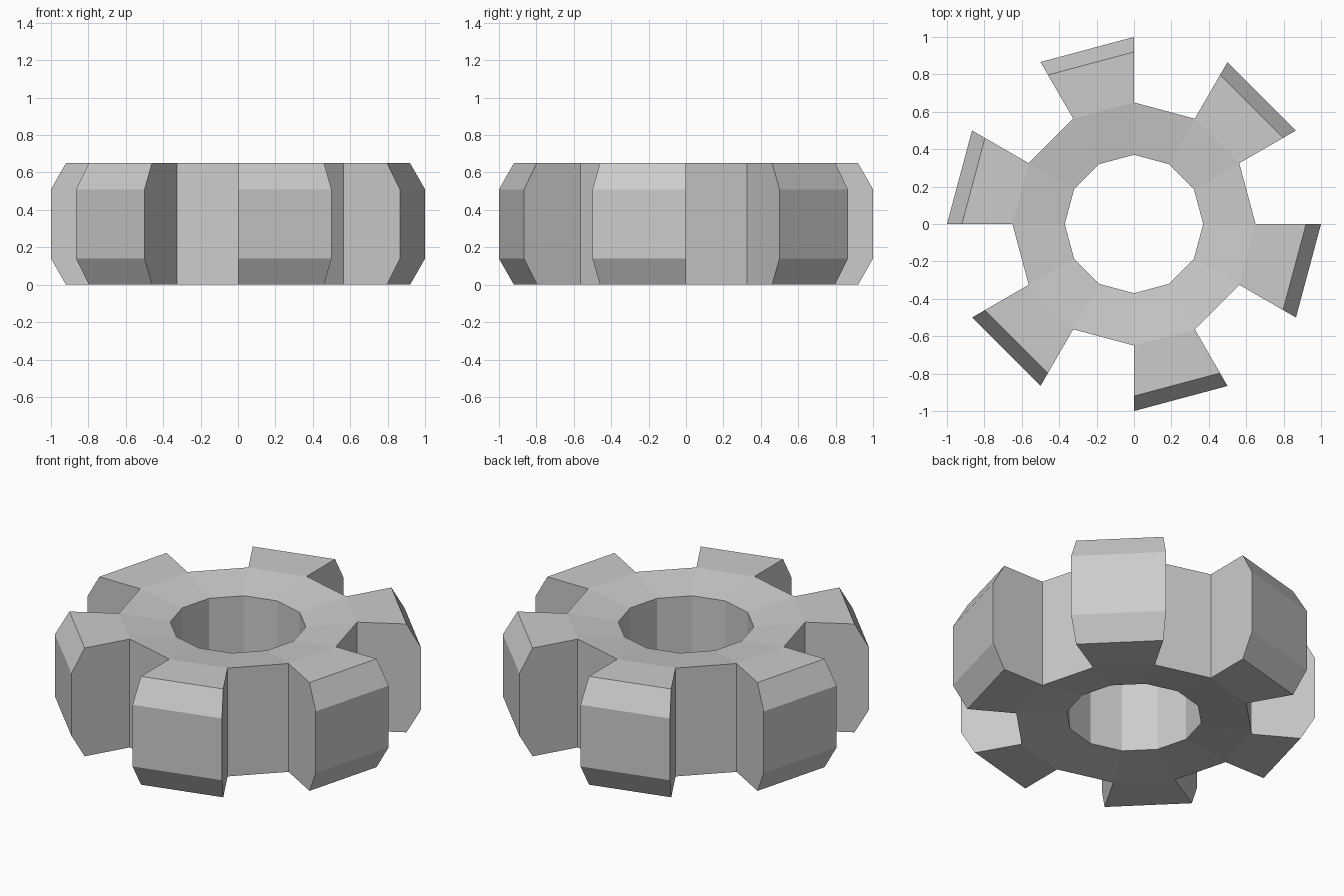
import bpy, bmesh, math

if "Cube" in bpy.data.objects:
    bpy.data.objects.remove(bpy.data.objects["Cube"])

SIDES = 12
# (radius, z) half-profiles, listed bottom to top
HOLE = [(0.37, 0.04), (0.37, 0.61)]
RIM = [(0.65, 0.0), (0.65, 0.65)]
TOOTH = [(0.92, 0.0), (1.0, 0.14), (1.0, 0.51), (0.92, 0.65)]

bm = bmesh.new()


def column(profile, i):
    """Profile points turned to step i of the circle."""
    a = 2 * math.pi * i / SIDES
    return [(r * math.cos(a), r * math.sin(a), z) for r, z in profile]


def face(points):
    bm.faces.new([bm.verts.new(p) for p in points])


def sweep(profile, i):
    """Flat strip following a profile across one sector."""
    a, b = column(profile, i), column(profile, i + 1)
    for k in range(len(profile) - 1):
        face([a[k], b[k], b[k + 1], a[k + 1]])


for i in range(SIDES):
    # bore wall and dished top and bottom of the hub
    sweep(HOLE[::-1], i)
    sweep([HOLE[0], RIM[0]], i)
    sweep([RIM[1], HOLE[1]], i)
    if i % 2:
        # tooth: bottom, bevelled outer face, top and two radial sides
        loop = [RIM[0]] + TOOTH + [RIM[1]]
        sweep(loop, i)
        face(column(loop, i))
        face(column(loop[::-1], i + 1))
    else:
        # hub wall in the gap
        sweep(RIM, i)

bmesh.ops.remove_doubles(bm, verts=bm.verts[:], dist=1e-4)
bmesh.ops.recalc_face_normals(bm, faces=bm.faces[:])
mesh = bpy.data.meshes.new("gear_wheel")
bm.to_mesh(mesh)
bm.free()
bpy.context.collection.objects.link(bpy.data.objects.new("gear_wheel", mesh))
